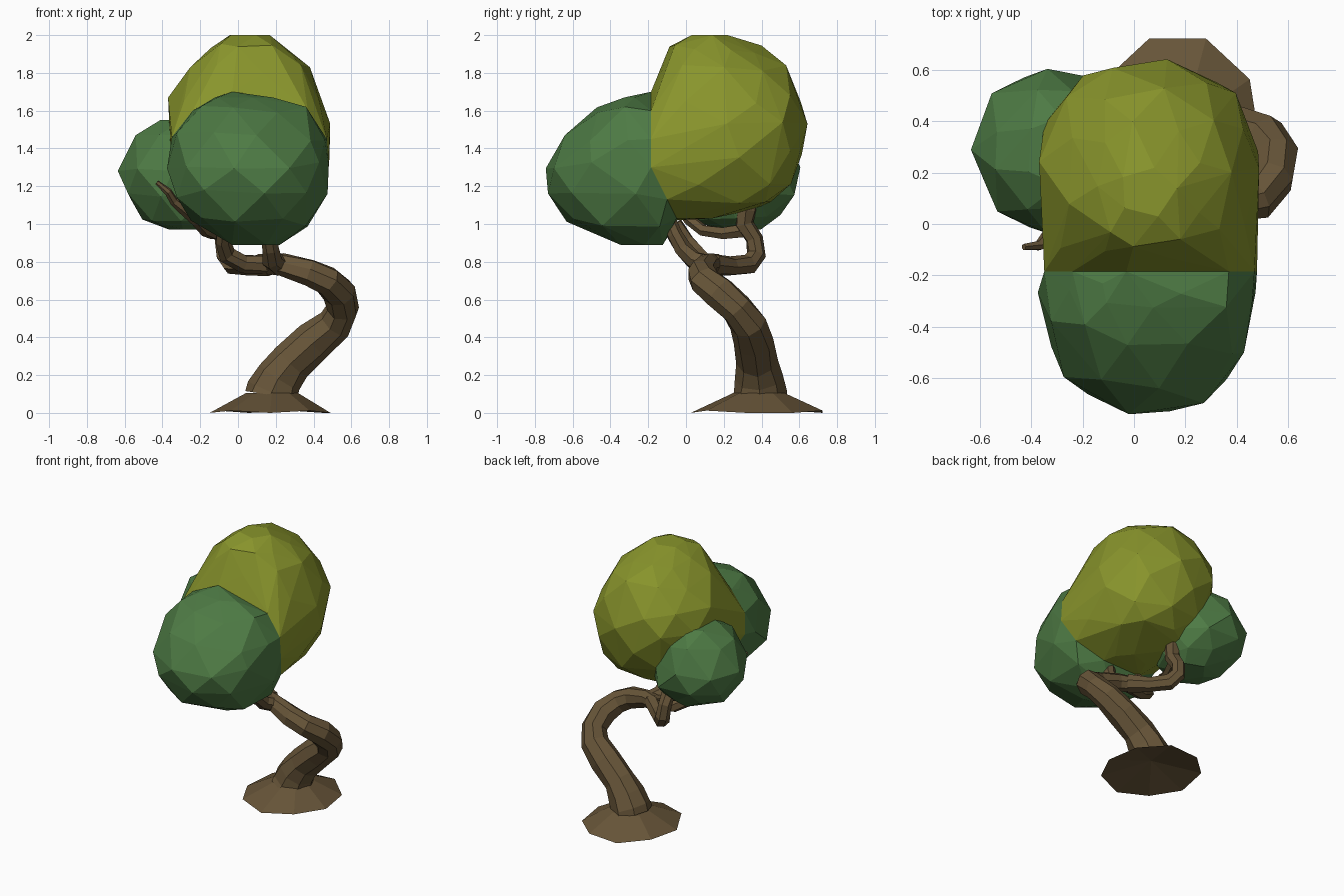
import bpy, bmesh, math, random
from mathutils import Vector

random.seed(4)


def material(name, rgb):
    m = bpy.data.materials.new(name)
    m.diffuse_color = (*rgb, 1)
    return m


BARK = material("brown bark", (0.135, 0.09, 0.04))
GREEN = material("leaf green", (0.075, 0.195, 0.058))
OLIVE = material("olive yellow leaf", (0.25, 0.30, 0.025))

# Seam loop shared by the two big leaf masses (x, z)
SEAM = [(-.03, 1.70), (.37, 1.60), (.47, 1.45), (.48, 1.30), (.42, 1.13), (.22, 1.03),
        (-.08, 1.02), (-.26, 1.13), (-.35, 1.30), (-.35, 1.46), (-.24, 1.60)]


def seam_y(z):
    return -0.185 + 0.5 * max(0, 1.3 - z)


def finish(name, bm, mat):
    bmesh.ops.recalc_face_normals(bm, faces=bm.faces)
    me = bpy.data.meshes.new(name)
    bm.to_mesh(me)
    bm.free()
    me.materials.append(mat)
    ob = bpy.data.objects.new(name, me)
    bpy.context.collection.objects.link(ob)
    return ob


def squared(v, p):
    return math.copysign(abs(v) ** p, v)


def blob(name, rows, mat, sides=9, p=1.0, seam_side=0):
    """Faceted leaf mass: hull of staggered rings (z, xmin, xmax, ymin, ymax).
    seam_side +1 / -1 keeps only the part behind / in front of the seam."""
    bm = bmesh.new()
    for i, (z, x0, x1, y0, y1) in enumerate(rows):
        end = i in (0, len(rows) - 1)
        n = 5 if end else sides
        for k in range(n):
            a = 2 * math.pi * (k + 0.5 * (i % 2) + random.uniform(-.15, .15)) / n
            s = random.uniform(0.98, 1.04)
            co = ((x0 + x1) / 2 + (x1 - x0) / 2 * s * squared(math.cos(a), p),
                  (y0 + y1) / 2 + (y1 - y0) / 2 * s * squared(math.sin(a), p),
                  z + (0 if end else random.uniform(-.025, .025)))
            if seam_side == 0 or (co[1] - seam_y(co[2])) * seam_side > 0.04:
                bm.verts.new(co)
    if seam_side:
        for x, z in SEAM:
            bm.verts.new((x, seam_y(z), z))
    bmesh.ops.convex_hull(bm, input=bm.verts)
    inner = [v for v in bm.verts if not v.link_faces]
    bmesh.ops.delete(bm, geom=inner, context='VERTS')
    return finish(name, bm, mat)


def limb(name, pts, sides=7):
    """Tapered tube through points (x, y, z, radius)."""
    bm = bmesh.new()
    P = [Vector(p[:3]) for p in pts]
    side = Vector((1, 0, 0))
    rings = []
    for i, p in enumerate(P):
        t = (P[min(i + 1, len(P) - 1)] - P[max(i - 1, 0)]).normalized()
        side = (side - t * side.dot(t)).normalized()
        up = t.cross(side)
        ring = []
        for k in range(sides):
            a = 2 * math.pi * k / sides
            r = pts[i][3] * random.uniform(0.94, 1.1)
            ring.append(bm.verts.new(p + r * (math.cos(a) * side + math.sin(a) * up)))
        rings.append(ring)
    for a, b in zip(rings, rings[1:]):
        for k in range(sides):
            j = (k + 1) % sides
            bm.faces.new((a[k], a[j], b[j], b[k]))
    bm.faces.new(rings[0])
    bm.faces.new(rings[-1])
    return finish(name, bm, BARK)


# Flared root mound, hollow underneath
bm = bmesh.new()
N = 9
rim, top = [], []
for k in range(N):
    a = 2 * math.pi * (k + 0.75) / N
    c, s = math.cos(a), math.sin(a)
    rim.append(bm.verts.new((0.17 + 0.325 * c, 0.385 + 0.36 * s, 0.012 * (k % 2))))
    top.append(bm.verts.new((0.18 + 0.14 * c, 0.39 + 0.14 * s, 0.105)))
under = bm.verts.new((0.17, 0.38, 0.085))
for k in range(N):
    j = (k + 1) % N
    bm.faces.new((rim[k], rim[j], top[j], top[k]))
    bm.faces.new((rim[j], rim[k], under))
bm.faces.new(top)
finish("root_mound", bm, BARK)

# Twisting trunk
limb("trunk", [
    (0.175, 0.39, 0.095, 0.145), (0.178, 0.39, 0.115, 0.14), (0.215, 0.385, 0.19, 0.12),
    (0.28, 0.375, 0.27, 0.108),
    (0.40, 0.36, 0.38, 0.10), (0.51, 0.33, 0.47, 0.095), (0.555, 0.27, 0.55, 0.086),
    (0.54, 0.18, 0.635, 0.088), (0.475, 0.10, 0.70, 0.082), (0.38, 0.08, 0.745, 0.072),
    (0.23, 0.11, 0.785, 0.058), (0.10, 0.16, 0.79, 0.052)], 8)

# Branches reaching into the leaves
limb("back_branch", [
    (0.17, 0.14, 0.785, 0.06), (0.06, 0.24, 0.775, 0.052), (-0.03, 0.33, 0.785, 0.054),
    (-0.07, 0.37, 0.84, 0.05), (-0.08, 0.36, 0.92, 0.046), (-0.08, 0.31, 1.00, 0.05),
    (-0.07, 0.32, 1.08, 0.055), (-0.06, 0.33, 1.15, 0.045)])
limb("front_branch", [
    (0.22, 0.12, 0.78, 0.055), (0.18, 0.04, 0.81, 0.05), (0.17, -0.02, 0.87, 0.045),
    (0.16, -0.06, 0.94, 0.04), (0.13, -0.10, 1.04, 0.035)])
limb("left_branch", [
    (0.15, 0.13, 0.785, 0.05), (0.03, 0.10, 0.79, 0.05), (-0.06, 0.06, 0.84, 0.047),
    (-0.08, 0.0, 0.91, 0.042), (-0.07, -0.06, 1.0, 0.04)])
limb("side_twig", [
    (-0.08, 0.33, 0.97, 0.04), (-0.13, 0.20, 0.95, 0.035), (-0.17, 0.09, 0.965, 0.033),
    (-0.22, 0.02, 1.02, 0.032), (-0.30, -0.03, 1.09, 0.028), (-0.34, -0.05, 1.12, 0.023),
    (-0.37, -0.085, 1.17, 0.02), (-0.43, -0.09, 1.22, 0.013)], 6)

# Leaf masses
blob("top_leaves", [
    (2.0, -.06, .17, .03, .22), (1.93, -.14, .26, -.09, .40), (1.82, -.26, .37, -.14, .52),
    (1.66, -.36, .45, -.21, .61), (1.52, -.37, .48, -.32, .64), (1.37, -.35, .48, -.34, .61),
    (1.22, -.28, .45, -.30, .55), (1.10, -.19, .36, -.20, .46), (1.03, -.04, .20, -.10, .14)],
    OLIVE, 9, 0.86, 1)
blob("front_leaves", [
    (1.67, -.14, .18, -.33, -.2), (1.60, -.25, .37, -.48, .02), (1.46, -.34, .45, -.63, .10),
    (1.31, -.37, .47, -.73, .13), (1.16, -.35, .46, -.72, .13), (1.01, -.25, .38, -.64, .07),
    (0.89, -.04, .22, -.36, -.12)], GREEN, 9, 0.9, -1)
blob("left_leaves", [
    (1.55, -.43, -.20, .15, .42), (1.45, -.55, -.07, .04, .53), (1.30, -.64, -.01, -.03, .60),
    (1.16, -.60, .01, -.03, .60), (1.04, -.50, -.05, .05, .50), (0.97, -.36, -.14, .17, .40)],
    GREEN, 8)
